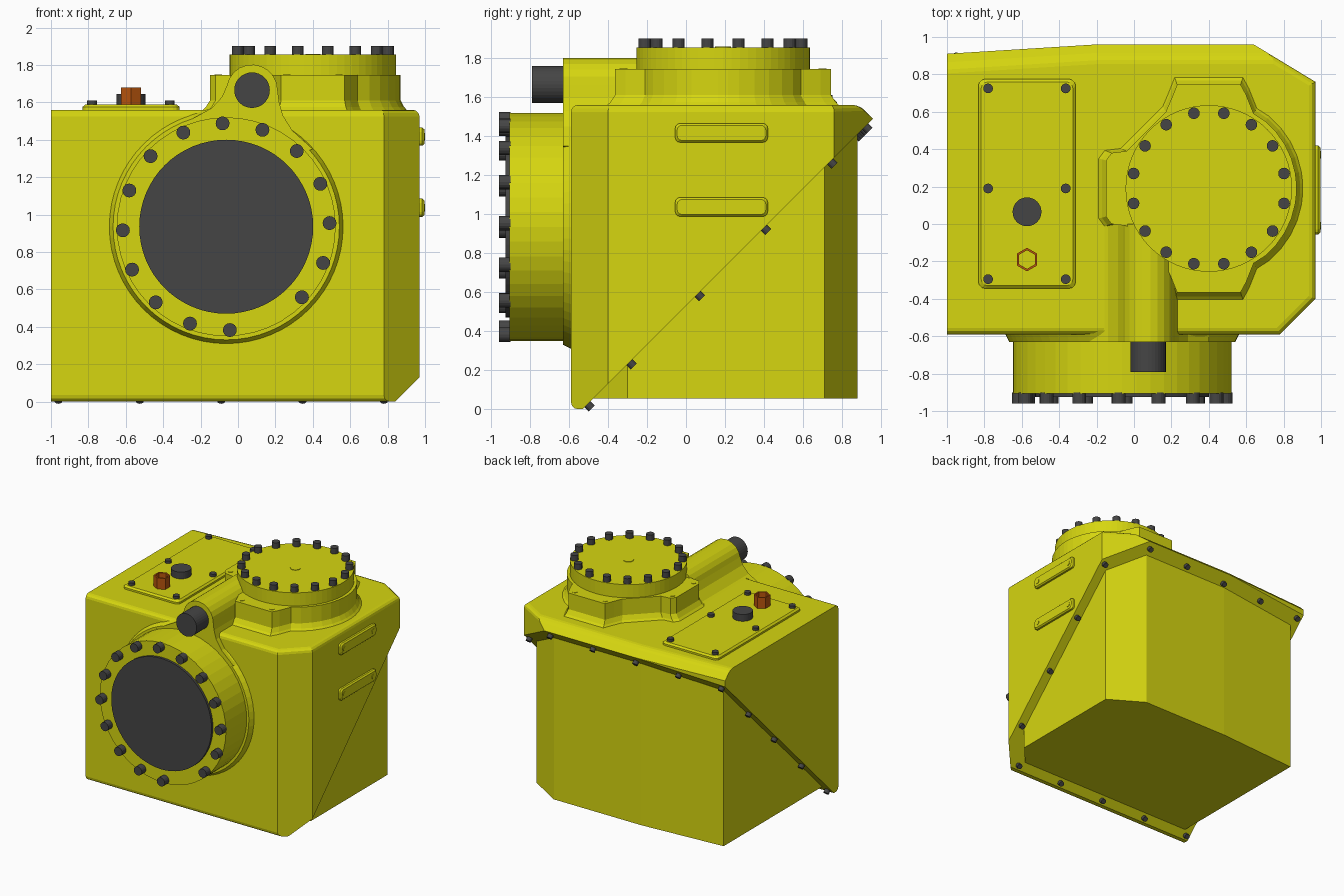
import bpy, bmesh
from math import sin, cos, pi, radians
from mathutils import Vector, Matrix

default_cube = bpy.data.objects.get("Cube")
if default_cube:
    bpy.data.objects.remove(default_cube, do_unlink=True)


def make_material(name, colour):
    mat = bpy.data.materials.new(name)
    mat.use_nodes = True
    mat.diffuse_color = (*colour, 1)
    mat.node_tree.nodes["Principled BSDF"].inputs["Base Color"].default_value = (*colour, 1)
    return mat


yellow = make_material("yellow paint", (0.67, 0.67, 0.005))
dark = make_material("dark grey steel", (0.06, 0.06, 0.06))
orange = make_material("orange plug", (0.48, 0.09, 0.004))

FRONT = Vector((0, -1, 0))
UP = Vector((0, 0, 1))
LEFT = Vector((1, 0, 0))
UNDER = Vector((0, 1, -1)).normalized()
DECK = 1.56
SLANT = 0.53  # the housing splits along z = y + SLANT


def finish(name, bm, *mats):
    bmesh.ops.recalc_face_normals(bm, faces=bm.faces)
    mesh = bpy.data.meshes.new(name)
    bm.to_mesh(mesh)
    bm.free()
    for mat in mats:
        mesh.materials.append(mat)
    obj = bpy.data.objects.new(name, mesh)
    bpy.context.collection.objects.link(obj)
    return obj


def add_cylinder(bm, base, axis, radius, height, end_radius=None, sides=16):
    """Cylinder or cone standing on base and growing along axis."""
    turn = UP.rotation_difference(axis).to_matrix().to_4x4()
    place = Matrix.Translation(Vector(base) + axis * height / 2)
    bmesh.ops.create_cone(bm, cap_ends=True, segments=sides, radius1=radius,
                          radius2=radius if end_radius is None else end_radius,
                          depth=height, matrix=place @ turn)


def cylinders(name, mat, bases, axis, radius, height, **options):
    bm = bmesh.new()
    for base in bases:
        add_cylinder(bm, base, axis, radius, height, **options)
    return finish(name, bm, mat)


def loft(bm, rings):
    """Closed solid through rings with equal point counts."""
    loops = [[bm.verts.new(p) for p in ring] for ring in rings]
    for low, high in zip(loops, loops[1:]):
        for i in range(len(low)):
            j = (i + 1) % len(low)
            bm.faces.new((low[i], low[j], high[j], high[i]))
    bm.faces.new(loops[0])
    bm.faces.new(loops[-1])
    bmesh.ops.recalc_face_normals(bm, faces=bm.faces)


def prism(bm, outline, bottom, top):
    loft(bm, [[(x, y, z) for x, y in outline] for z in (bottom, top)])


def cut(bm, point, normal):
    """Slice away everything on the normal's side and cap the opening."""
    geom = bm.verts[:] + bm.edges[:] + bm.faces[:]
    done = bmesh.ops.bisect_plane(bm, geom=geom, plane_co=point, plane_no=normal, clear_outer=True)
    edges = [e for e in done["geom_cut"] if isinstance(e, bmesh.types.BMEdge)]
    bmesh.ops.contextual_create(bm, geom=edges)


def rounded_rect(cx, cy, w, h, r):
    corners = [(1, 1, 0), (-1, 1, 90), (-1, -1, 180), (1, -1, 270)]
    return [(cx + sx * (w / 2 - r) + r * cos(radians(start + step)),
             cy + sy * (h / 2 - r) + r * sin(radians(start + step)))
            for sx, sy, start in corners for step in (0, 30, 60, 90)]


def on_circle(cx, cy, r, angles):
    return [(cx + r * cos(radians(a)), cy + r * sin(radians(a))) for a in angles]


# Upper housing: wedge with chamfered corners and softened rim
plan = [(-1, -0.59), (0.78, -0.59), (0.97, -0.4), (0.97, 0.76),
        (0.64, 0.96), (-0.2, 0.96), (-1, 0.91)]
bm = bmesh.new()
prism(bm, plan, 0, DECK)
for a, b in zip(plan[4:], plan[5:]):
    out = Vector((a[1] - b[1], 0, 0)) * -1 + Vector((0, a[0] - b[0], 0))
    out.normalize()
    cut(bm, Vector((*a, DECK - 0.07)), out + UP)
cut(bm, Vector((0, 0, SLANT)), UNDER)
rim = []
for e in bm.edges:
    p, q = (v.co for v in e.verts)
    side = p.x < -0.99 and q.x < -0.99
    on_deck = min(p.z, q.z) > DECK - 0.001
    front_foot = max(p.z, q.z) < 0.001 and max(p.y, q.y) < -0.58
    if (on_deck and not side) or front_foot:
        rim.append(e)
bmesh.ops.bevel(bm, geom=rim, offset=0.035, segments=3, profile=0.5, affect='EDGES')
finish("upper_housing", bm, yellow)

# Lower housing: inset block below the slanted joint
inset_plan = [(-0.93, -0.48), (0.73, -0.48), (0.89, -0.3), (0.89, 0.71),
              (0.61, 0.88), (-0.2, 0.88), (-0.93, 0.83)]
bm = bmesh.new()
prism(bm, inset_plan, 0.055, DECK - 0.02)
cut(bm, Vector((0, 0, SLANT + 0.01)), -UNDER)
finish("lower_housing", bm, yellow)

# Screws along the underside of the slanted joint
spots = [(0.93, y) for y in (0.74, 0.4, 0.06, -0.29)]
spots += [(-0.965, y) for y in (0.54, 0.2, -0.16)]
spots += [(0.78 - 0.435 * i, -0.505) for i in range(5)]
spots += [(0.61 - 0.39 * i, 0.92 - 0.01 * i) for i in range(5)]
cylinders("joint_screws", dark, [(x, y, y + SLANT) for x, y in spots],
          UNDER, 0.022, 0.03, sides=12)

# Front flange with its flared foot, face disc and bolts
hub_x, hub_z = -0.063, 0.935
cylinders("front_flange_foot", yellow, [(hub_x, -0.57, hub_z)], FRONT, 0.635, 0.06,
          end_radius=0.605, sides=64)
cylinders("front_flange", yellow, [(hub_x, -0.6, hub_z)], FRONT, 0.585, 0.305, sides=48)
cylinders("front_face_disc", dark, [(hub_x, -0.9, hub_z)], FRONT, 0.465, 0.025, sides=64)
angles = [2 + 22.5 * i for i in range(16) if i != 13]
cylinders("front_flange_bolts", dark,
          [(x, -0.9, z) for x, z in on_circle(hub_x, hub_z, 0.553, angles)],
          FRONT, 0.037, 0.06)

# Shaft housing running from the front flange back into the turret
boss_x, boss_z = 0.075, 1.665
flare = [(-0.36, 1.44), (-0.23, 1.52), (-0.14, 1.57), (-0.085, 1.63)]
flare += on_circle(boss_x, boss_z, 0.137, range(170, -1, -17))
flare += [(0.22, 1.6), (0.24, 1.53), (0.29, 1.45), (0.4, 1.35), (0, 1.2)]
bm = bmesh.new()
loft(bm, [[(x, y, z) for x, z in flare] for y in (-0.632, 0)])
finish("shaft_housing", bm, yellow)
cylinders("shaft_end", dark, [(boss_x, -0.6, boss_z)], FRONT, 0.095, 0.19, sides=32)

# Turret base: three lugs around a drum, with a soft skirt on the deck
tx, ty = 0.4, 0.19
half = [(-0.55, 0.15), (-0.52, 0.19), (-0.44, 0.2), (-0.23, 0.41), (-0.2, 0.48),
        (-0.17, 0.555), (0.17, 0.555), (0.2, 0.5), (0.24, 0.4)]
half += on_circle(0, 0, 0.47, (50, 40, 30, 20, 10, 3))
lugs = half + [(x, -y) for x, y in reversed(half)]
bm = bmesh.new()
loft(bm, [[(tx + x * s, ty + y * s, z) for x, y in lugs]
          for s, z in ((1.09, DECK - 0.01), (1.04, 1.575), (1.0, 1.61), (1.0, 1.745))])
finish("turret_base", bm, yellow)
lug_holes = [(tx + x, ty + y) for x, y in
             ((-0.14, 0.51), (0.14, 0.51), (-0.14, -0.51), (0.14, -0.51), (-0.505, 0.14), (-0.505, -0.14))]
cylinders("lug_plugs", yellow, [(x, y, 1.74) for x, y in lug_holes], UP, 0.02, 0.008)

# Turret drum with bolts and a centre plug
cylinders("turret_drum", yellow, [(tx, ty, 1.73)], UP, 0.445, 0.125, sides=64)
cylinders("turret_plug", yellow, [(tx, ty, 1.85)], UP, 0.04, 0.009, sides=24)
angles = [11.25 + 22.5 * i for i in range(16)]
cylinders("turret_bolts", dark,
          [(x, y, 1.85) for x, y in on_circle(tx, ty, 0.41, angles)], UP, 0.031, 0.052)

# Deck cover with screws, cap and hollow hex plug
bm = bmesh.new()
cover = (-0.572, 0.215)
loft(bm, [[(x, y, z) for x, y in rounded_rect(*cover, 0.52 - d, 1.12 - d, 0.035)]
          for d, z in ((0, DECK - 0.01), (0, 1.575), (0.03, 1.588))])
finish("deck_cover", bm, yellow)
cylinders("cover_screws", dark,
          [(x, y, 1.58) for x in (-0.78, -0.365) for y in (0.725, 0.19, -0.295)], UP, 0.026, 0.03)
cylinders("breather_cap", dark, [(cover[0], 0.065, 1.58)], UP, 0.077, 0.065, sides=32)
bm = bmesh.new()
add_cylinder(bm, (cover[0], -0.19, 1.58), UP, 0.063, 0.1, sides=6)
bm.faces.ensure_lookup_table()
top = max(bm.faces, key=lambda f: f.calc_center_median().z)
bmesh.ops.inset_region(bm, faces=[top], thickness=0.013)
floor = bmesh.ops.extrude_discrete_faces(bm, faces=[top])["faces"][0]
bmesh.ops.translate(bm, verts=floor.verts, vec=(0, 0, -0.088))
floor.material_index = 1
finish("hex_plug", bm, orange, yellow)

# Side plates with screw heads
for label, z in (("upper", 1.417), ("lower", 1.037)):
    bm = bmesh.new()
    loft(bm, [[(x, a, b) for a, b in rounded_rect(0.182, z, 0.475 - d, 0.098 - d, 0.025)]
              for d, x in ((0, 0.96), (0, 0.985), (0.02, 0.996))])
    finish(label + "_side_plate", bm, yellow)
    cylinders(label + "_side_plate_screws", yellow,
              [(0.99, y, z) for y in (-0.01, 0.37)], LEFT, 0.02, 0.01)
